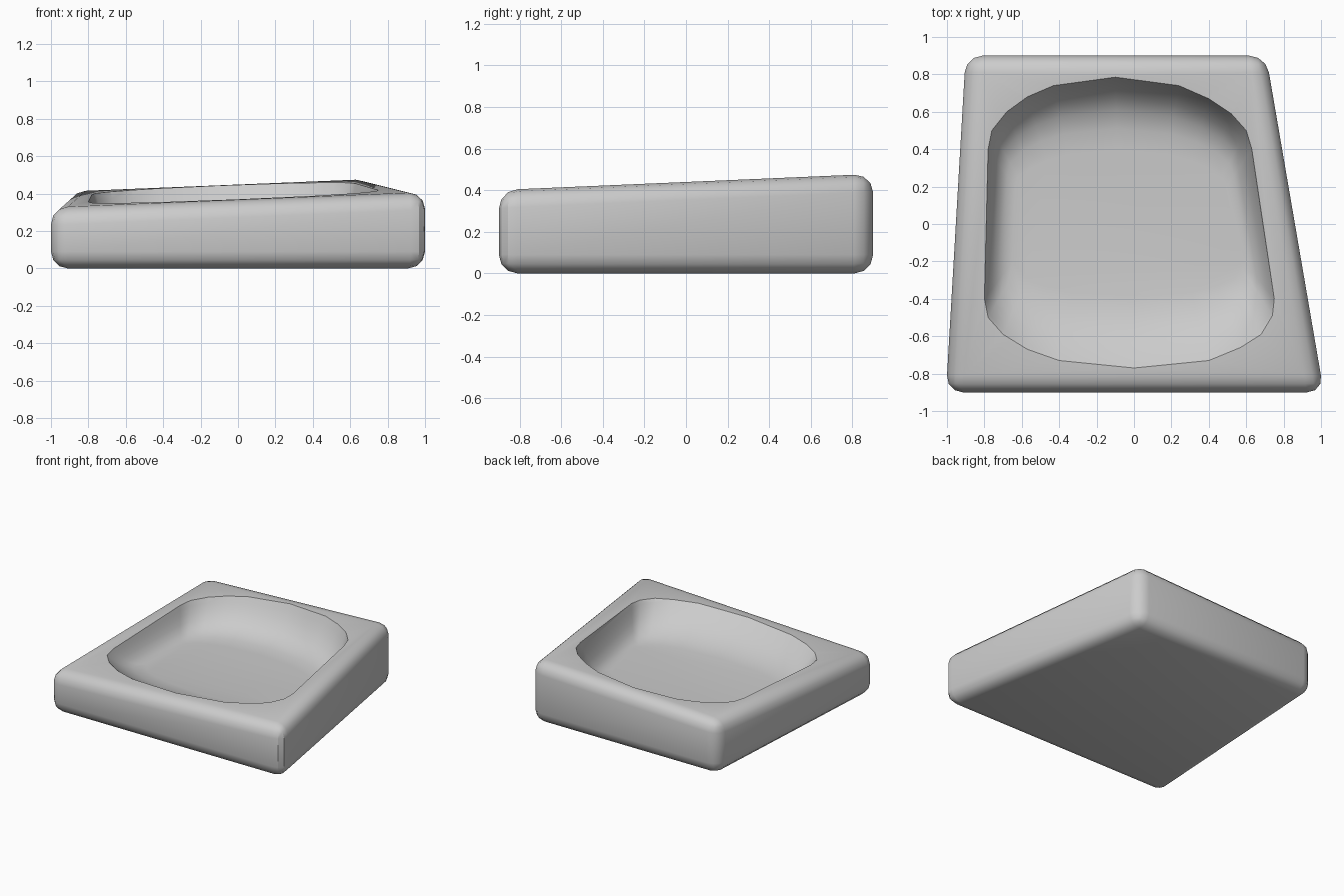
import bpy, bmesh

if "Cube" in bpy.data.objects:
    bpy.data.objects.remove(bpy.data.objects["Cube"])


def top_z(x, y):
    # tilted top plane, rising to the right and the back
    return 0.408 + 0.041 * x + 0.05 * y


def make(name, rings):
    # closed solid lofted through a list of rings
    bm = bmesh.new()
    loops = [[bm.verts.new(p) for p in r] for r in rings]
    n = len(loops[0])
    for a, b in zip(loops, loops[1:]):
        for i in range(n):
            j = (i + 1) % n
            bm.faces.new((a[i], a[j], b[j], b[i]))
    bm.faces.new(loops[0])
    bm.faces.new(loops[-1])
    bmesh.ops.recalc_face_normals(bm, faces=bm.faces)
    me = bpy.data.meshes.new(name)
    bm.to_mesh(me)
    bm.free()
    ob = bpy.data.objects.new(name, me)
    bpy.context.collection.objects.link(ob)
    return ob


# body: tapered slab with tilted top and rounded edges
plan = [(-1.005, -0.9), (1.015, -0.9), (0.706, 0.9), (-0.9, 0.9)]
body = make("tray_body", [[(x, y, 0) for x, y in plan],
                          [(x, y, top_z(x, y)) for x, y in plan]])
bev = body.modifiers.new("round_edges", 'BEVEL')
bev.width = 0.09
bev.segments = 3
bev.limit_method = 'NONE'

# recess outline, anticlockwise
outline = [(0.75, -0.4), (0.74, -0.49), (0.68, -0.59), (0.57, -0.66), (0.4, -0.73),
           (0, -0.77), (-0.4, -0.73), (-0.57, -0.67), (-0.7, -0.59), (-0.78, -0.5),
           (-0.8, -0.4), (-0.78, 0.4), (-0.76, 0.5), (-0.68, 0.6), (-0.57, 0.68),
           (-0.43, 0.74), (-0.1, 0.785), (0.24, 0.74), (0.4, 0.67), (0.52, 0.59),
           (0.6, 0.5), (0.63, 0.4)]
FLOOR = 0.2
rings = [[(x, y, 0.8) for x, y in outline]]
for t in (0, 0.06, 0.15, 0.28, 0.45, 0.7, 1):
    ring = []
    for x, y in outline:
        cx = -0.05
        p = 2.6 + 1.0 * y              # gentle at the front, steep at the back
        z = FLOOR + (top_z(x, y) - FLOOR) * (1 - t) ** p
        ring.append((cx + (x - cx) * (1 - 0.2 * t), y * (1 - 0.5 * t), z))
    rings.append(ring)
cutter = make("recess_cutter", rings)
cutter.hide_render = True

cut = body.modifiers.new("recess", 'BOOLEAN')
cut.operation = 'DIFFERENCE'
cut.solver = 'EXACT'
cut.object = cutter

# bake modifiers, drop the cutter, shade smooth with a crisp rim
bpy.ops.object.select_all(action='DESELECT')
bpy.context.view_layer.objects.active = body
body.select_set(True)
for m in ("round_edges", "recess"):
    bpy.ops.object.modifier_apply(modifier=m)
bpy.data.objects.remove(cutter)
bpy.ops.object.shade_smooth_by_angle(angle=0.55)
